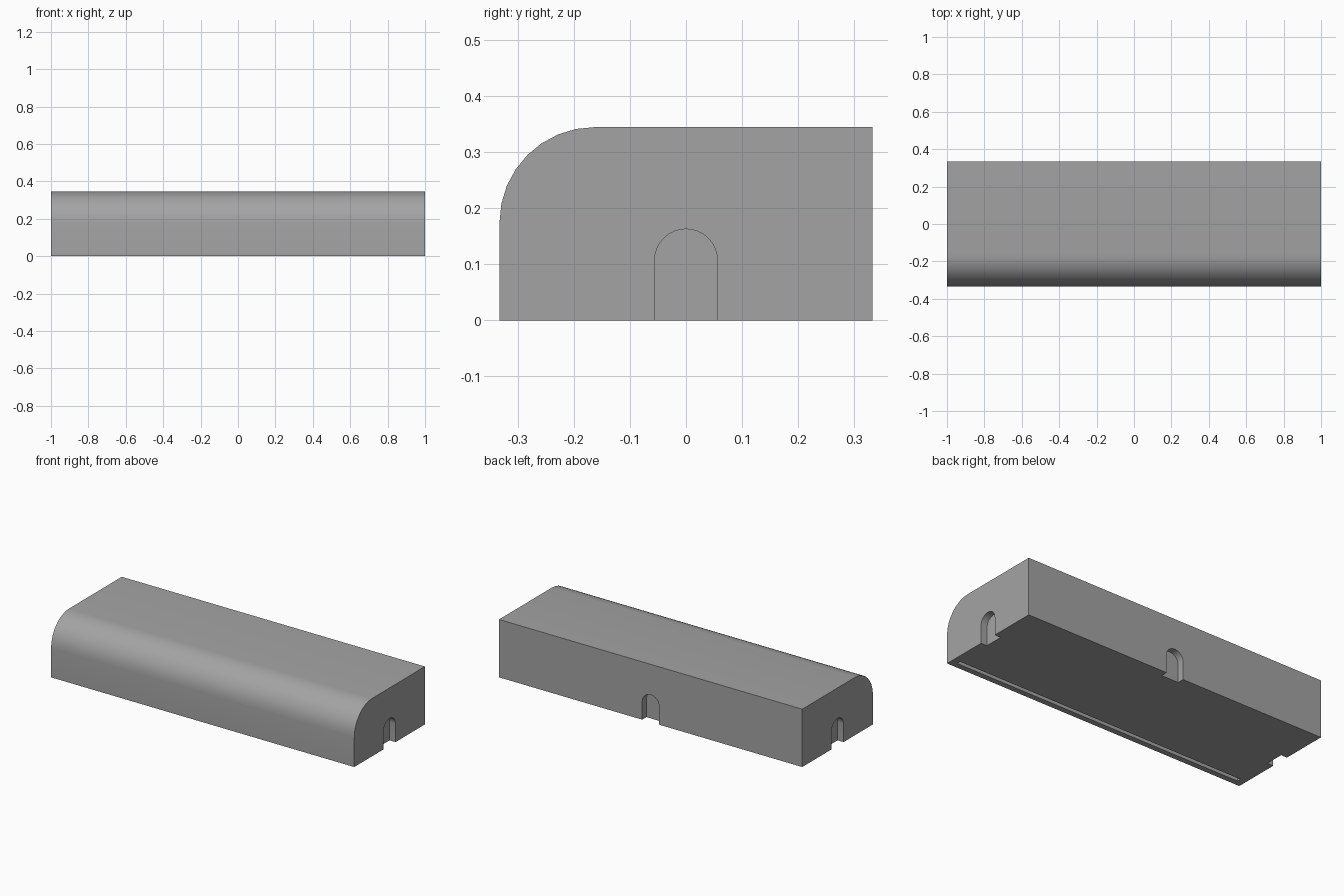
import bpy, bmesh, math
from mathutils import Matrix, Vector

if "Cube" in bpy.data.objects:
    bpy.data.objects.remove(bpy.data.objects["Cube"])

HALF_X, HALF_Y, HEIGHT, ROUND = 1.0, 0.333, 0.345, 0.17


def arc(cx, cy, r, start, end, steps):
    angles = [math.radians(start + (end - start) * i / steps) for i in range(steps + 1)]
    return [(cx + r * math.cos(a), cy + r * math.sin(a)) for a in angles]


def extrude_profile(name, profile, x0, x1):
    """Extrude a closed (y, z) profile along x."""
    bm = bmesh.new()
    face = bm.faces.new([bm.verts.new((x0, y, z)) for y, z in profile])
    ext = bmesh.ops.extrude_face_region(bm, geom=[face])["geom"]
    bmesh.ops.translate(bm, vec=Vector((x1 - x0, 0, 0)),
                        verts=[v for v in ext if isinstance(v, bmesh.types.BMVert)])
    bmesh.ops.recalc_face_normals(bm, faces=bm.faces)
    mesh = bpy.data.meshes.new(name)
    bm.to_mesh(mesh)
    bm.free()
    mesh.materials.append(dark_grey)
    obj = bpy.data.objects.new(name, mesh)
    bpy.context.collection.objects.link(obj)
    return obj


def cut(target, cutter):
    mod = target.modifiers.new(cutter.name, 'BOOLEAN')
    mod.operation = 'DIFFERENCE'
    mod.solver = 'EXACT'
    mod.object = cutter
    bpy.context.view_layer.objects.active = target
    bpy.ops.object.modifier_apply(modifier=mod.name)
    bpy.data.objects.remove(cutter)


dark_grey = bpy.data.materials.new("dark_grey")
dark_grey.diffuse_color = (0.37, 0.37, 0.37, 1)
dark_grey.use_nodes = True
dark_grey.node_tree.nodes["Principled BSDF"].inputs["Base Color"].default_value = dark_grey.diffuse_color

# Housing block with a rounded front top edge
body_profile = [(HALF_Y, 0), (HALF_Y, HEIGHT)]
body_profile += arc(-HALF_Y + ROUND, HEIGHT - ROUND, ROUND, 90, 180, 8)
body_profile += [(-HALF_Y, 0)]
housing = extrude_profile("housing", body_profile, -HALF_X, HALF_X)

# Arched cable notches in both ends and the middle of the back
notch_profile = [(-0.056, -0.05), (0.056, -0.05)] + arc(0, 0.107, 0.056, 0, 180, 16)
for name, angle, wall in (("right_notch", 0, HALF_X),
                          ("back_notch", 90, HALF_Y),
                          ("left_notch", 180, HALF_X)):
    notch = extrude_profile(name, notch_profile, wall - 0.04, wall + 0.05)
    notch.data.transform(Matrix.Rotation(math.radians(angle), 4, 'Z'))
    cut(housing, notch)

# Long narrow slot under the front edge
slot_profile = [(-0.299, -0.05), (-0.275, -0.05), (-0.275, 0.03), (-0.299, 0.03)]
cut(housing, extrude_profile("slot", slot_profile, -0.96, 0.96))

# Smooth shading on the curves only
bpy.ops.object.select_all(action='DESELECT')
housing.select_set(True)
bpy.context.view_layer.objects.active = housing
bpy.ops.object.shade_smooth_by_angle(angle=math.radians(30))
